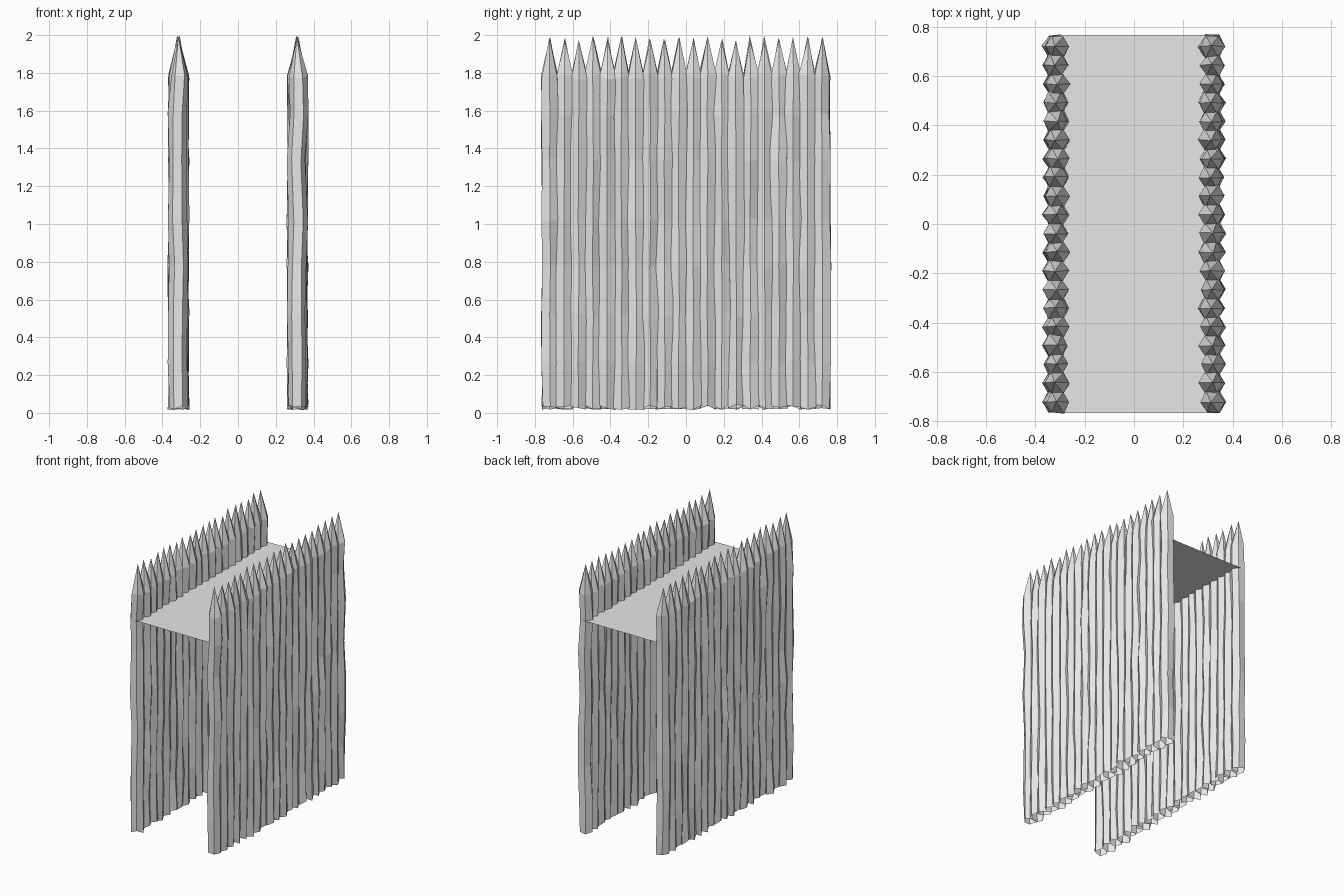
import bpy
import bmesh
import math
import random

if "Cube" in bpy.data.objects:
    bpy.data.objects.remove(bpy.data.objects["Cube"], do_unlink=True)

random.seed(7)
POSTS = 20
SPACING = 0.0758
SIDES = 6
RADIUS = 0.049
WALL_X = 0.315
RING_HEIGHTS = [0.03, 0.27, 0.52, 0.78, 1.02, 1.34, 1.58, 1.78]

grey = bpy.data.materials.new("pale grey")
grey.use_nodes = True
colour = (0.8, 0.8, 0.8, 1)
grey.diffuse_color = colour
grey.node_tree.nodes["Principled BSDF"].inputs["Base Color"].default_value = colour


def jitter(amount):
    return random.uniform(-amount, amount)


def finish(bm, name):
    mesh = bpy.data.meshes.new(name)
    bm.to_mesh(mesh)
    bm.free()
    mesh.materials.append(grey)
    obj = bpy.data.objects.new(name, mesh)
    bpy.context.collection.objects.link(obj)


def add_stake(bm, x, y):
    """Rough six-sided stake, open at the foot, with a sharpened top."""
    rings = []
    for z in RING_HEIGHTS:
        cx, cy = x + jitter(0.006), y + jitter(0.003)
        ring = []
        for i in range(SIDES):
            a = math.tau * i / SIDES
            r = RADIUS + jitter(0.005)
            ring.append(bm.verts.new((cx + r * math.cos(a), cy + r * math.sin(a),
                                      z + jitter(0.015))))
        rings.append(ring)
    tip = bm.verts.new((x + jitter(0.008), y + jitter(0.004), 1.985 + jitter(0.014)))
    for i in range(SIDES):
        j = (i + 1) % SIDES
        for low, high in zip(rings, rings[1:]):
            bm.faces.new((low[i], low[j], high[j], high[i]))
        bm.faces.new((rings[-1][i], rings[-1][j], tip))


# Stake walls
for side, name in ((-1, "right_palisade"), (1, "left_palisade")):
    bm = bmesh.new()
    for n in range(POSTS):
        add_stake(bm, side * WALL_X, (n - (POSTS - 1) / 2) * SPACING)
    # Keep the feet from dipping below the ground
    for v in bm.verts:
        v.co.z = max(v.co.z, 0)
    finish(bm, name)

# Thin walkway sheet between the walls
bm = bmesh.new()
corners = [(-0.3, -0.765), (0.3, -0.765), (0.3, 0.765), (-0.3, 0.765)]
bm.faces.new([bm.verts.new((x, y, 1.59)) for x, y in corners])
finish(bm, "walkway")
